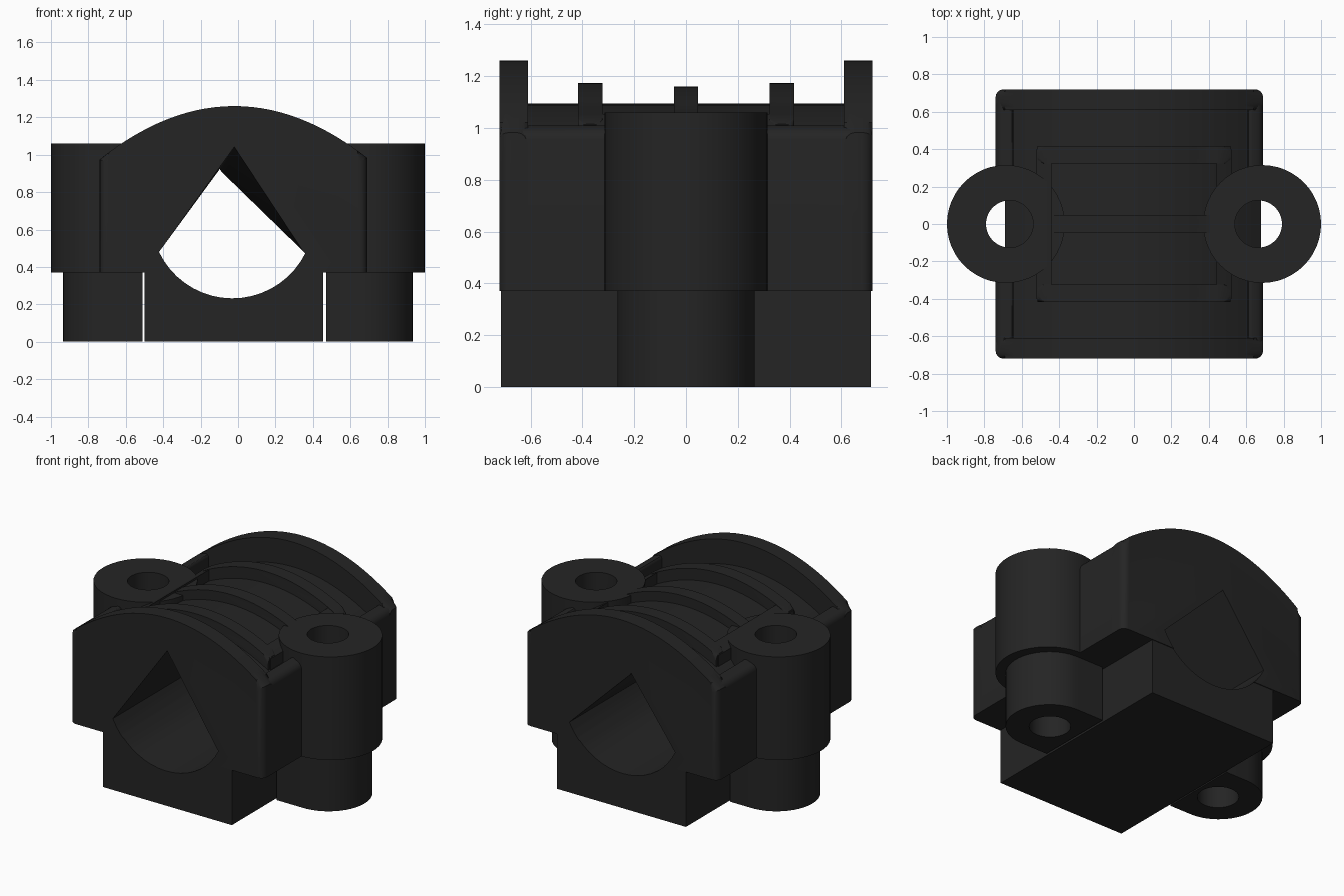
import bpy, bmesh, math

cube = bpy.data.objects.get("Cube")
if cube:
    bpy.data.objects.remove(cube)

black = bpy.data.materials.new("black_plastic")
black.use_nodes = True
black.diffuse_color = (0.018, 0.018, 0.018, 1)
black.node_tree.nodes["Principled BSDF"].inputs["Base Color"].default_value = (0.018, 0.018, 0.018, 1)

UNDER = 0.37          # underside of the upper clamp
LEFT, RIGHT = -0.74, 0.69
parts = []


def crest(x):
    return 1.26 - 0.55 * (x + 0.02) ** 2


def floor(x):
    return crest(x) - 0.165


def span(a, b, n):
    return [a + (b - a) * i / n for i in range(n + 1)]


def finish(name, bm, cutter=False):
    bmesh.ops.recalc_face_normals(bm, faces=bm.faces)
    mesh = bpy.data.meshes.new(name)
    bm.to_mesh(mesh)
    bm.free()
    mesh.materials.append(black)
    ob = bpy.data.objects.new(name, mesh)
    bpy.context.collection.objects.link(ob)
    if cutter:
        ob.hide_render = True
        ob.hide_set(True)
    else:
        parts.append(ob)
    return ob


def loft(first, second):
    """Solid joining two rings of points that have equal counts."""
    bm = bmesh.new()
    a = [bm.verts.new(p) for p in first]
    b = [bm.verts.new(p) for p in second]
    bm.faces.new(a)
    bm.faces.new(b[::-1])
    for i in range(len(a)):
        j = (i + 1) % len(a)
        bm.faces.new((a[i], b[i], b[j], a[j]))
    return bm


def prism(name, outline, y0, y1, radius=0, rounded=None):
    """Extrude an x-z outline along y and round the edges that pass the rule."""
    bm = loft([(x, y0, z) for x, z in outline], [(x, y1, z) for x, z in outline])
    if radius:
        edges = [e for e in bm.edges if rounded(e.verts[0].co, e.verts[1].co)]
        bmesh.ops.bevel(bm, geom=edges, offset=radius, segments=4, profile=0.5,
                        affect='EDGES', clamp_overlap=True)
    return finish(name, bm)


def column(name, outline, z0, z1, cutter=False):
    return finish(name, loft([(x, y, z0) for x, y in outline],
                             [(x, y, z1) for x, y in outline]), cutter)


def circle(cx, r, start=0, end=2 * math.pi, n=48):
    return [(cx + r * math.cos(t), r * math.sin(t)) for t in span(start, end, n)]


def cut(ob, cutter):
    mod = ob.modifiers.new("cut", 'BOOLEAN')
    mod.operation = 'DIFFERENCE'
    mod.solver = 'EXACT'
    mod.object = cutter


def arch_outline(x0, x1, top, bottom):
    xs = span(x0, x1, 28)
    return [(x, top(x)) for x in xs] + [(x, bottom(x)) for x in xs[::-1]]


def flat_arch(x0, x1, top):
    return [(x0, UNDER)] + [(x, top(x)) for x in span(x0, x1, 28)] + [(x1, UNDER)]


# Lower saddle and the arched body above it
prism("saddle_base", [(-0.5, 0), (-0.5, UNDER), (0.455, UNDER), (0.455, 0)], -0.715, 0.715)
prism("arched_body", flat_arch(-0.69, 0.68, floor), -0.65, 0.65)

# Tall rounded rims at the front and back
for name, y0, y1 in (("front_rim", -0.72, -0.61), ("back_rim", 0.61, 0.72)):
    prism(name, flat_arch(LEFT, RIGHT, crest), y0, y1, 0.042,
          lambda a, b: abs(a.y - b.y) < 0.001 and max(a.z, b.z) > 0.9
          and (min(a.z, b.z) > 0.9 or abs(a.y) > 0.7))

# Low rims along the sides
side_rims = []
for name, outer, inner in (("right_side_rim", LEFT, -0.645), ("left_side_rim", RIGHT, 0.605)):
    side_rims.append(prism(
        name, [(outer, UNDER), (outer, 0.985), (inner, 1.02), (inner, UNDER)], -0.68, 0.68, 0.03,
        lambda a, b: a.z > 0.9 and b.z > 0.9 and abs(a.y - b.y) > 0.1))

# Rounded ribs over the arch
for name, y in (("front_rib", -0.37), ("middle_rib", 0), ("back_rib", 0.37)):
    height = 0.065 if y == 0 else 0.078
    prism(name, arch_outline(-0.515, 0.515, lambda x: floor(x) + height, lambda x: floor(x) - 0.03),
          y - 0.047, y + 0.047, 0.035,
          lambda a, b: abs(a.y - b.y) < 0.001 and a.z > floor(a.x) and b.z > floor(b.x))
for name, x in (("right_rib", -0.48), ("left_rib", 0.48)):
    prism(name, arch_outline(x - 0.04, x + 0.04, lambda x: floor(x) + 0.075, lambda x: floor(x) - 0.03),
          -0.4, 0.4)

# Bolt lugs with the narrower bosses below, drilled through
for side, name in ((-1, "right"), (1, "left")):
    hole = column(name + "_hole_cutter", circle(side * 0.665, 0.126)[:-1], -0.1, 1.3, True)
    lug = column(name + "_bolt_lug", circle(side * 0.685, 0.315)[:-1], UNDER, 1.06)
    turn = 0 if side > 0 else math.pi
    inner = 0.47 if side > 0 else -0.51
    boss = column(name + "_boss", circle(side * 0.67, 0.265, turn - math.pi / 2, turn + math.pi / 2, 28)
                  + [(inner, side * 0.265), (inner, -side * 0.265)], 0, UNDER)
    for ob in (lug, boss, side_rims[0 if side < 0 else 1]):
        cut(ob, hole)

# Bore: round trough below, peaked roof that drops toward the back
arc = [(-0.03 + 0.435 * math.cos(t), 0.667 + 0.435 * math.sin(t))
       for t in span(math.radians(205.5), math.radians(333.5), 18)]


def bore_ring(y, peak):
    return [(x, y, z) for x, z in arc + [peak]]


bm = loft(bore_ring(-0.76, (-0.018, 1.045)), bore_ring(0.76, (-0.1, 0.92)))
bmesh.ops.triangulate(bm, faces=bm.faces)
bore = finish("bore_cutter", bm, True)
for ob in parts:
    if "rib" not in ob.name and "boss" not in ob.name and "side_rim" not in ob.name:
        cut(ob, bore)

# Smooth the curved surfaces and keep real corners sharp
bpy.ops.object.select_all(action='DESELECT')
for ob in parts:
    bpy.context.view_layer.objects.active = ob
    ob.select_set(True)
    for mod in list(ob.modifiers):
        bpy.ops.object.modifier_apply(modifier=mod.name)
bpy.ops.object.shade_smooth_by_angle(angle=math.radians(30))
